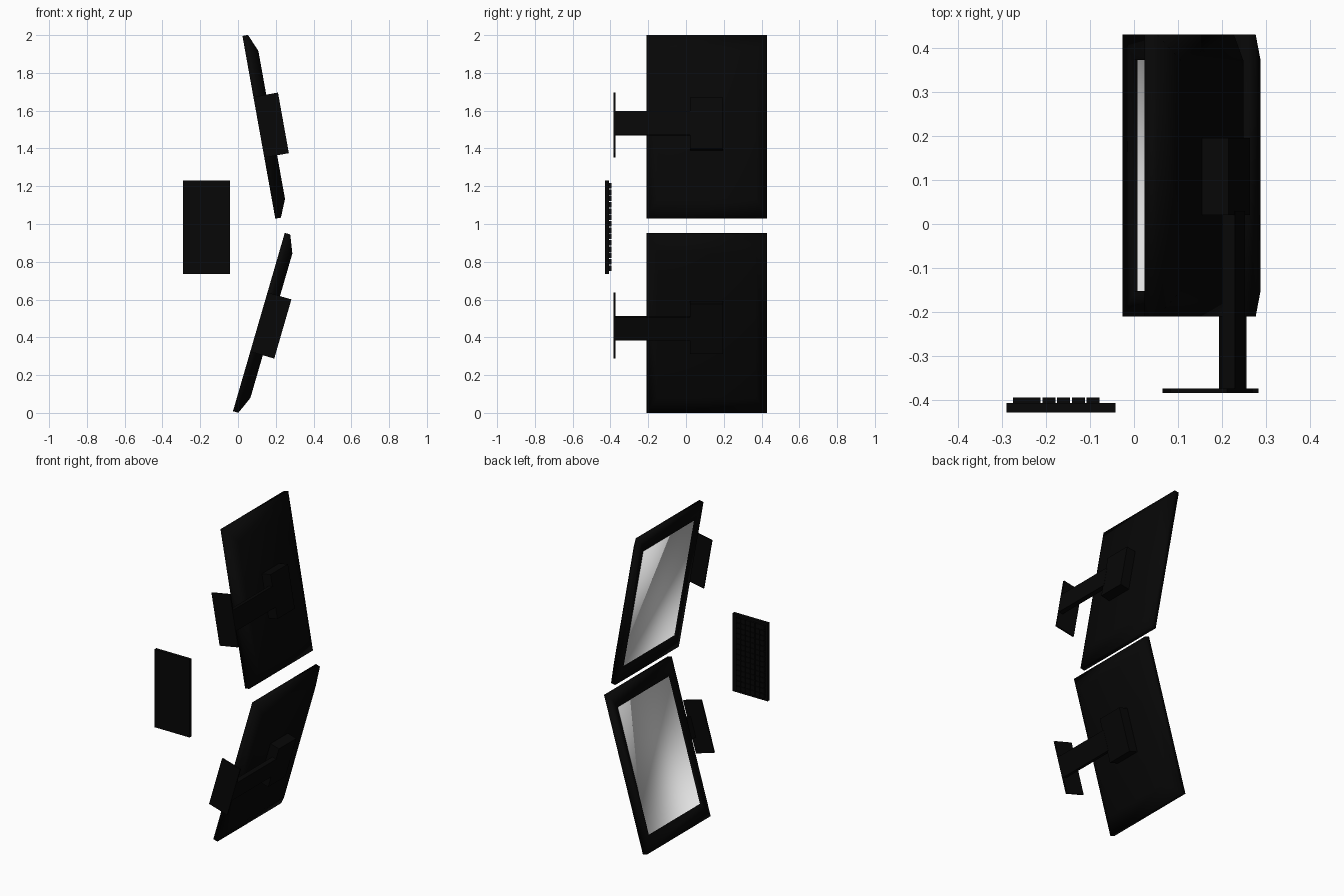
import bpy
import bmesh
from math import radians
from mathutils import Matrix

if "Cube" in bpy.data.objects:
    bpy.data.objects.remove(bpy.data.objects["Cube"], do_unlink=True)


def make_material(name, grey):
    mat = bpy.data.materials.new(name)
    mat.use_nodes = True
    color = (grey, grey, grey, 1)
    mat.diffuse_color = color
    mat.node_tree.nodes["Principled BSDF"].inputs["Base Color"].default_value = color
    return mat


BLACK = make_material("black plastic", 0.002)
SCREEN = make_material("screen white", 0.8)


def finish(bm, name, mats, place=None):
    bmesh.ops.recalc_face_normals(bm, faces=bm.faces)
    mesh = bpy.data.meshes.new(name)
    bm.to_mesh(mesh)
    bm.free()
    for mat in mats:
        mesh.materials.append(mat)
    obj = bpy.data.objects.new(name, mesh)
    bpy.context.collection.objects.link(obj)
    if place:
        obj.matrix_world = place
    return obj


def add_box(bm, x, y, z):
    """Add a box from (low, high) ranges on each axis."""
    ranges = (x, y, z)
    center = [(lo + hi) / 2 for lo, hi in ranges]
    size = [hi - lo for lo, hi in ranges]
    matrix = Matrix.Translation(center) @ Matrix.Diagonal((*size, 1))
    bmesh.ops.create_cube(bm, size=1, matrix=matrix)


def box(name, x, y, z, place=None):
    bm = bmesh.new()
    add_box(bm, x, y, z)
    return finish(bm, name, [BLACK], place)


def monitor_shell(name, place):
    """Rectangular rings from the recessed screen out to the tapered back."""
    mid_y = 0.11
    rings = [(0.008, 0.262, 0.394), (0, 0.262, 0.394), (0, 0.32, 0.4915),
             (0.03, 0.32, 0.4915), (0.069, 0.26, 0.398)]
    bm = bmesh.new()
    loops = []
    for depth, half_y, half_z in rings:
        loops.append([bm.verts.new((depth, mid_y + sy * half_y, sz * half_z))
                      for sy, sz in ((-1, -1), (1, -1), (1, 1), (-1, 1))])
    for a, b in zip(loops, loops[1:]):
        for i in range(4):
            j = (i + 1) % 4
            bm.faces.new((a[i], a[j], b[j], b[i]))
    bm.faces.new(loops[0]).material_index = 1
    bm.faces.new(loops[-1])
    # Soft shading over the whole moulded shell
    for face in bm.faces:
        face.smooth = True
    return finish(bm, name, [BLACK, SCREEN], place)


# Two monitors on stands, angled towards the keyboard
for label, height, angle in (("upper", 1.512, -10.2), ("lower", 0.481, 16.2)):
    place = Matrix.Translation((0.1105, 0, height)) @ Matrix.Rotation(radians(angle), 4, "Y")
    monitor_shell(label + "_monitor", place)
    box(label + "_mount", (0.065, 0.131), (0.02, 0.195), (-0.137, 0.137), place)
    box(label + "_neck", (0.104, 0.132), (-0.376, 0.03), (-0.064, 0.064), place)
    box(label + "_stand_base", (0, 0.132), (-0.384, -0.374), (-0.163, 0.163), place)

# Keyboard body
box("keyboard_body", (-0.29, -0.042), (-0.428, -0.407), (0.735, 1.23))

# Keys in a grid, with one double key at the end of the first two rows
ROWS, COLUMNS, PITCH, KEY = 6, 14, 0.0335, 0.0295
bm = bmesh.new()
for row in range(ROWS):
    for column in range(COLUMNS):
        last = column == COLUMNS - 1
        if last and row == 1:
            continue
        x = -0.275 + row * PITCH
        z = 0.752 + column * PITCH
        length = KEY + PITCH if last and row == 0 else KEY
        add_box(bm, (x, x + length), (-0.41, -0.394), (z, z + KEY))
finish(bm, "keyboard_keys", [BLACK])
